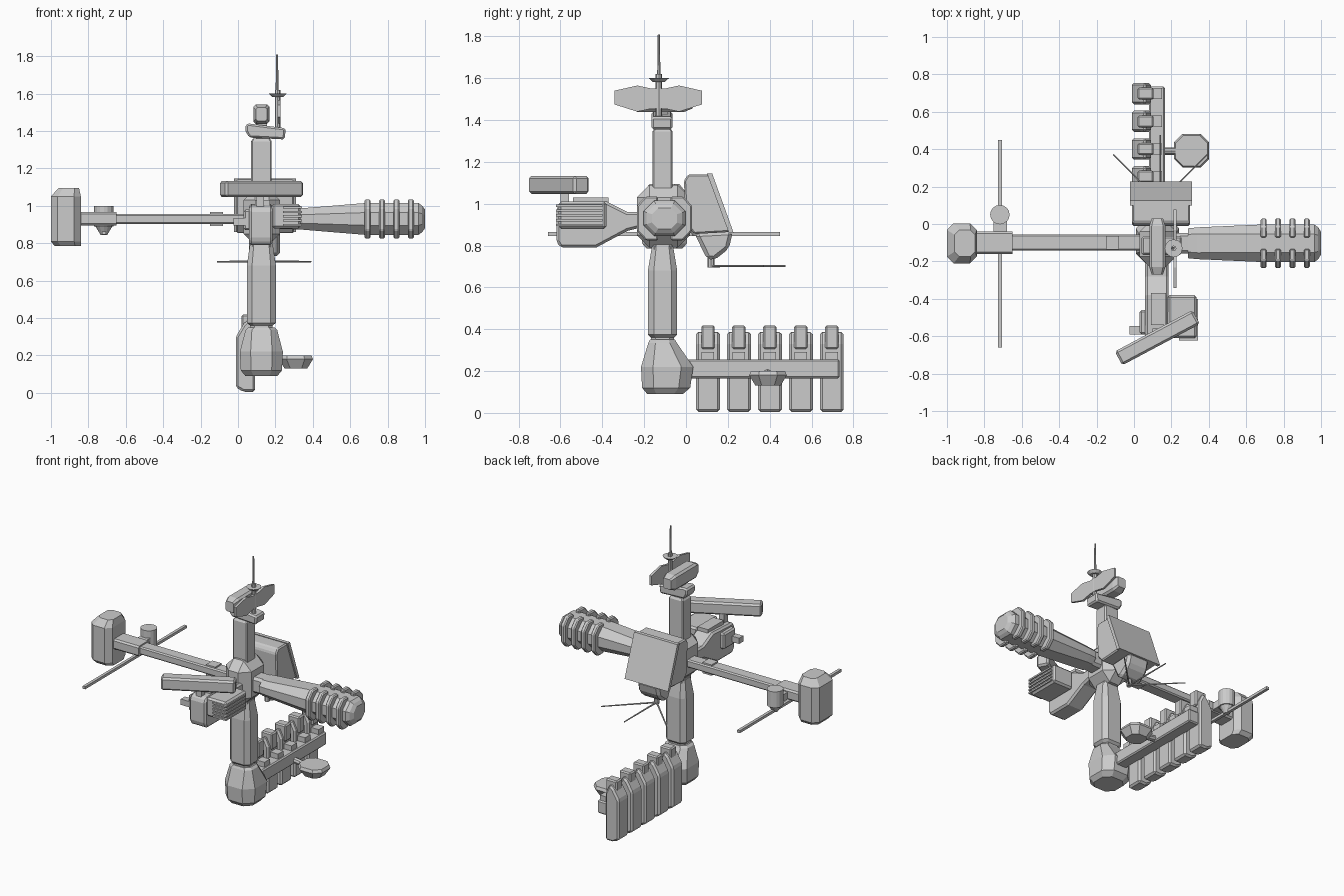
import bpy, bmesh, math
from mathutils import Matrix, Vector


def finish(name, bm, bevel=0):
    bmesh.ops.recalc_face_normals(bm, faces=bm.faces)
    me = bpy.data.meshes.new(name)
    bm.to_mesh(me)
    bm.free()
    ob = bpy.data.objects.new(name, me)
    bpy.context.collection.objects.link(ob)
    if bevel:
        m = ob.modifiers.new("bevel", 'BEVEL')
        m.width, m.segments = bevel, 1
    return ob


def place(axis, p, u, v):
    return {'x': (p, u, v), 'y': (u, p, v), 'z': (u, v, p)}[axis]


def skin(name, rings, bevel=0):
    bm = bmesh.new()
    vs = [[bm.verts.new(c) for c in r] for r in rings]
    n = len(vs[0])
    for a, b in zip(vs, vs[1:]):
        for i in range(n):
            bm.faces.new((a[i], a[(i + 1) % n], b[(i + 1) % n], b[i]))
    bm.faces.new(vs[0])
    bm.faces.new(vs[-1])
    return finish(name, bm, bevel)


def loft(name, axis, secs, ch=0.3):
    """Chamfered-rectangle sections: (position, centre u, centre v, half u, half v)."""
    rings = []
    for p, cu, cv, a, b in secs:
        c = ch * min(a, b)
        pts = [(a, b - c), (a - c, b), (c - a, b), (-a, b - c),
               (-a, c - b), (c - a, -b), (a - c, -b), (a, c - b)]
        rings.append([place(axis, p, cu + u, cv + v) for u, v in pts])
    return skin(name, rings)


def prism(name, axis, pts, lo, hi, bevel=0):
    return skin(name, [[place(axis, p, u, v) for u, v in pts] for p in (lo, hi)], bevel)


def box(name, x0, x1, y0, y1, z0, z1, bevel=0):
    return prism(name, 'z', [(x0, y0), (x1, y0), (x1, y1), (x0, y1)], z0, z1, bevel)


def rod(name, a, b, r, n=8, r2=None):
    a, b = Vector(a), Vector(b)
    d = b - a
    bm = bmesh.new()
    mat = Matrix.Translation((a + b) / 2) @ d.to_track_quat('Z', 'Y').to_matrix().to_4x4()
    bmesh.ops.create_cone(bm, cap_ends=True, segments=n, radius1=r,
                          radius2=r if r2 is None else r2, depth=d.length, matrix=mat)
    return finish(name, bm)


CX, CY = 0.125, -0.112

# Central vertical column
loft("bottom_node", 'z', [(0.09, CX, -0.1, .085, .085), (0.12, CX, -0.095, .11, .115),
                          (0.22, CX, -0.09, .115, .125), (0.335, CX, CY, .085, .068),
                          (0.35, CX, CY, .07, .06)], .5)
loft("lower_module", 'z', [(0.34, CX, CY, .06, .055), (0.36, CX, CY, .06, .055),
                           (0.375, CX, CY, .078, .07), (0.68, CX, CY, .078, .07),
                           (0.80, CX, CY, .06, .05)], .4)
loft("upper_mast", 'z', [(0.78, CX, CY, .055, .048), (1.345, CX, CY, .055, .048),
                         (1.36, CX, CY, .045, .038)], .15)
box("hub", 0.03, 0.225, -0.235, 0.02, 0.79, 1.09, 0.06)

# Mast head: slanted plank, box, thin wings and antenna
box("mast_neck", 0.095, 0.155, -0.14, -0.085, 1.34, 1.45)
prism("mast_head_plank", 'y', [(0.04, 1.40), (0.06, 1.365), (0.25, 1.355), (0.255, 1.415),
                               (0.06, 1.44), (0.04, 1.435)], -0.165, -0.065, 0.01)
loft("mast_head_box", 'y', [(-0.27, CX, 1.49, .03, .035), (-0.23, CX, 1.49, .043, .052),
                            (-0.01, CX, 1.49, .043, .052), (0.03, CX, 1.49, .03, .035)])
half = [(0.03, 1.55), (0.1, 1.565), (0.21, 1.54), (0.21, 1.475), (0.1, 1.44), (0.03, 1.455)]
wing = [(-0.133 + u, v) for u, v in half] + [(-0.133 - u, v) for u, v in reversed(half)]
prism("mast_wings", 'x', wing, 0.21, 0.226)
rod("antenna_stem", (0.212, -0.13, 1.40), (0.212, -0.13, 1.62), 0.015)
rod("antenna_disk", (0.212, -0.13, 1.583), (0.212, -0.13, 1.60), 0.03, 12, 0.048)
rod("antenna", (0.209, -0.13, 1.60), (0.209, -0.13, 1.81), 0.008, 8, 0.005)

# Right module with side clamps
RY, RZ = -0.103, 0.93
loft("right_module_joint", 'x', [(0.2, RY, RZ, .055, .055), (0.31, RY, RZ, .055, .055)])
loft("right_module", 'x', [(0.29, RY, RZ, .08, .055), (0.34, RY, RZ, .085, .057),
                           (0.68, RY, RZ, .1, .085), (0.965, RY, RZ, .1, .085),
                           (0.985, RY, RZ, .085, .07), (1.0, RY, RZ, .06, .05)], .6)
for i in range(4):
    x = 0.693 + i * 0.077
    for s in (-1, 1):
        clamp = [(.03, .105), (.09, .105), (.132, .06), (.132, -.06), (.09, -.105), (.03, -.105)]
        prism(f"clamp_{i}_{'front' if s < 0 else 'back'}", 'x',
              [(RY + s * u, RZ + v) for u, v in clamp], x - 0.016, x + 0.016, 0.007)

# Left arm and its end module
loft("left_arm", 'x', [(-0.85, -0.1, 0.93, .043, .027), (0.06, -0.1, 0.93, .043, .027)])
loft("left_arm_sleeve", 'x', [(-0.85, -0.1, 0.93, .06, .036), (-0.65, -0.1, 0.93, .06, .036)])
box("left_arm_band", -0.15, -0.08, -0.135, -0.065, 0.892, 0.967)
loft("left_end_module", 'z', [(0.785, -0.91, -0.103, .07, .085), (0.81, -0.92, -0.103, .08, .107),
                              (1.05, -0.92, -0.103, .08, .107), (1.095, -0.905, -0.103, .055, .07)], .45)
rod("arm_drum", (-0.717, 0.05, 0.89), (-0.717, 0.05, 1.0), 0.052, 16)
rod("arm_drum_foot", (-0.717, 0.05, 0.845), (-0.717, 0.05, 0.89), 0.018, 12, 0.045)
box("arm_drum_link", -0.75, -0.68, -0.1, 0.05, 0.90, 0.95)
box("long_boom", -0.727, -0.707, -0.66, 0.45, 0.846, 0.864)

# Front module with side pods and tilted plank
prism("front_module", 'x', [(-0.62, 0.82), (-0.6, 0.79), (-0.43, 0.79), (-0.28, 0.87), (-0.2, 0.89),
                            (-0.2, 0.96), (-0.28, 0.96), (-0.38, 1.01), (-0.6, 1.0), (-0.62, 0.98)],
      0.06, 0.185, 0.012)
box("front_right_pod", 0.18, 0.335, -0.61, -0.38, 0.88, 1.01, 0.012)
for i in range(5):
    z = 0.893 + i * 0.023
    box(f"pod_rib_{i}", 0.24, 0.343, -0.622, -0.40, z, z + 0.011)
box("front_left_pod", 0.03, 0.07, -0.59, -0.46, 0.87, 0.98, 0.01)
box("front_left_stub", -0.025, 0.04, -0.59, -0.545, 0.895, 0.935)
box("front_cover", 0.09, 0.17, -0.54, -0.37, 1.0, 1.03)
box("plank_post", 0.1, 0.14, -0.6, -0.56, 0.98, 1.06)
plank = box("front_plank", -0.235, 0.235, -0.042, 0.042, -0.043, 0.043, 0.012)
plank.location = (0.125, -0.608, 1.09)
plank.rotation_euler = (0, 0, math.radians(28))

# Back module with slanted panel, funnel and three whiskers
prism("back_module", 'x', [(0.0, 0.90), (-0.01, 1.11), (0.01, 1.14), (0.12, 1.14), (0.215, 0.865),
                           (0.04, 0.855)], -0.01, 0.3, 0.008)
prism("back_panel", 'x', [(0.1, 1.145), (0.125, 1.145), (0.228, 0.86), (0.205, 0.86)], -0.022, 0.31)
prism("back_funnel", 'x', [(0.04, 0.86), (0.225, 0.87), (0.205, 0.785), (0.135, 0.73), (0.1, 0.735)],
      0.06, 0.225, 0.02)
rod("whisker_pivot", (0.14, 0.12, 0.695), (0.14, 0.12, 0.75), 0.017)
for i, a in enumerate((45, 90, 135)):
    t = math.radians(a)
    rod(f"whisker_{i}", (0.14, 0.12, 0.702),
        (0.14 + .355 * math.cos(t), 0.12 + .355 * math.sin(t), 0.702), 0.006, 6, 0.004)

# Lower rack: beam, five fins with caps, round pod
box("rack_beam", 0.08, 0.165, -0.05, 0.735, 0.165, 0.255, 0.008)
for i in range(5):
    y = 0.105 + i * 0.148
    prism(f"fin_{i}", 'y', [(-0.012, 0.03), (0.03, 0.005), (0.092, 0.005), (0.092, 0.33), (0.06, 0.395),
                            (0.03, 0.37), (-0.012, 0.30)], y - 0.057, y + 0.057, 0.012)
    box(f"fin_cap_{i}", 0.02, 0.105, y - 0.032, y + 0.032, 0.305, 0.418, 0.008)
    box(f"fin_clip_{i}", 0.07, 0.15, y - 0.03, y + 0.03, 0.24, 0.29)
rod("pod_stem", (0.15, 0.39, 0.19), (0.25, 0.39, 0.175), 0.02)
loft("round_pod", 'z', [(0.13, 0.31, 0.392, .06, .06), (0.18, 0.308, 0.392, .093, .09),
                        (0.2, 0.308, 0.392, .085, .082)], .5)
